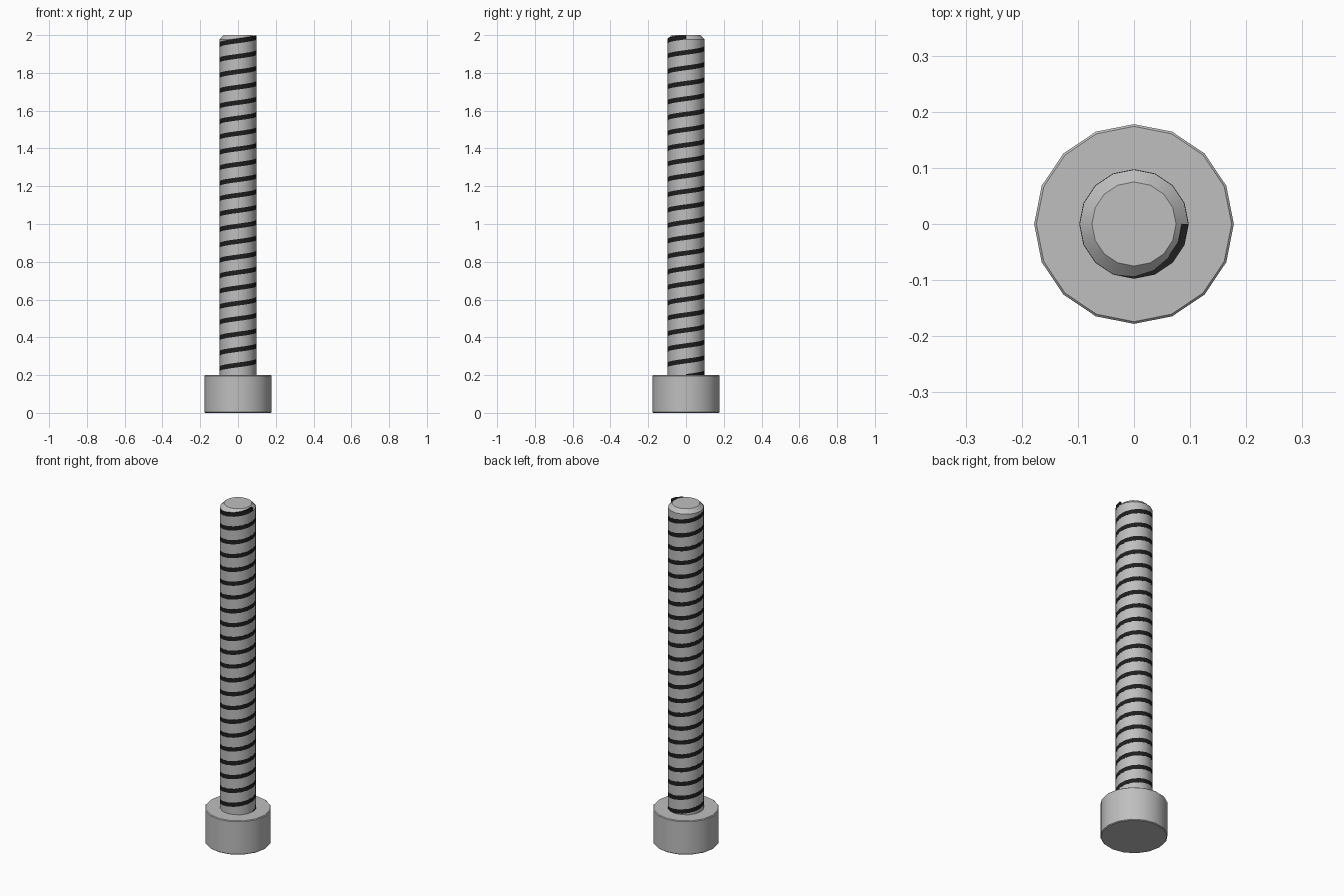
import bpy, bmesh, math

if "Cube" in bpy.data.objects:
    bpy.data.objects.remove(bpy.data.objects["Cube"])

SIDES = 16


def material(name, rgb):
    m = bpy.data.materials.new(name)
    m.diffuse_color = (*rgb, 1)
    m.use_nodes = True
    m.node_tree.nodes["Principled BSDF"].inputs["Base Color"].default_value = m.diffuse_color
    return m


steel = material("grey steel", (0.52, 0.52, 0.52))
black = material("thread black", (0.013, 0.013, 0.013))


def finish(name, bm, mat):
    bmesh.ops.recalc_face_normals(bm, faces=bm.faces)
    mesh = bpy.data.meshes.new(name)
    bm.to_mesh(mesh)
    bm.free()
    mesh.materials.append(mat)
    ob = bpy.data.objects.new(name, mesh)
    bpy.context.collection.objects.link(ob)
    bpy.ops.object.select_all(action='DESELECT')
    ob.select_set(True)
    bpy.context.view_layer.objects.active = ob
    bpy.ops.object.shade_smooth_by_angle(angle=math.radians(30))
    return ob


def skin(bm, rings, wrap):
    # Bridge successive vertex rings with quads and cap both ends
    n = len(rings[0])
    for a, b in zip(rings, rings[1:]):
        for i in range(n):
            j = (i + 1) % n
            bm.faces.new((a[i], a[j], b[j], b[i]))
    bm.faces.new(rings[0][::-1])
    bm.faces.new(rings[-1])


def lathe(name, profile, mat):
    bm = bmesh.new()
    rings = [[bm.verts.new((r * math.cos(2 * math.pi * i / SIDES),
                            r * math.sin(2 * math.pi * i / SIDES), z))
              for i in range(SIDES)] for r, z in profile]
    skin(bm, rings, True)
    return finish(name, bm, mat)


# Head with slightly broken rims
lathe("bolt_head", [(0.174, 0), (0.178, 0.004), (0.178, 0.196), (0.174, 0.2)], steel)

# Shaft with chamfered tip
lathe("bolt_shaft", [(0.097, 0.19), (0.097, 1.978), (0.075, 2.0)], steel)

# Right-handed helical thread, flush with the shaft
PITCH, HALF = 0.0817, 0.0125
START = 0.254 - 0.75 * PITCH          # height at angle 0, tucked into the head
STEPS = 22 * SIDES + 1
bm = bmesh.new()
rings = []
for k in range(STEPS):
    a = 2 * math.pi * k / SIDES
    z = START + PITCH * k / SIDES
    rings.append([bm.verts.new((r * math.cos(a), r * math.sin(a), min(z + dz, 1.999)))
                  for r, dz in ((0.085, -HALF * 0.7), (0.0976, -HALF),
                                (0.0976, HALF), (0.085, HALF * 0.7))])
skin(bm, rings, True)
finish("thread", bm, black)
